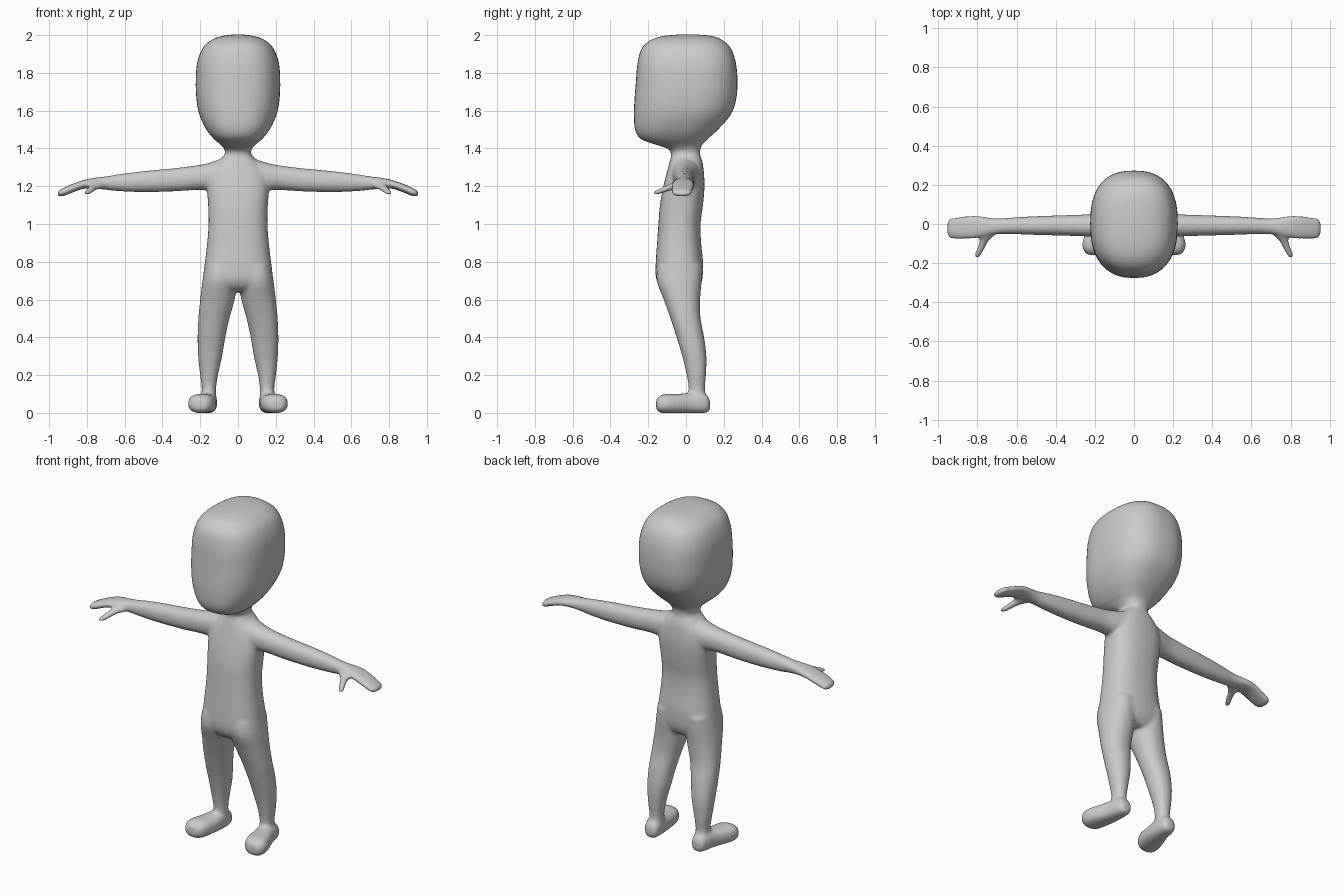
import bpy
import bmesh
import math

SEGMENTS = 40
STEPS = 5


def spline(p0, p1, p2, p3, t):
    """Catmull-Rom blend of four profile rows."""
    return [0.5 * (2 * b + (c - a) * t + (2 * a - 5 * b + 4 * c - d) * t * t
                   + (3 * b - a - 3 * c + d) * t ** 3)
            for a, b, c, d in zip(p0, p1, p2, p3)]


def loft(bm, axis, rows, power=2.4, side=1):
    """Closed loft along an axis; row = position, then min/max of the other two axes."""
    dense = []
    n = len(rows)
    for i in range(n - 1):
        four = [rows[max(0, min(n - 1, i + k))] for k in (-1, 0, 1, 2)]
        dense += [spline(*four, j / STEPS) for j in range(STEPS)]
    dense.append(rows[-1])
    others = [k for k in range(3) if k != axis]
    rings = []
    for pos, a0, a1, b0, b1 in dense:
        ring = []
        for k in range(SEGMENTS):
            ang = math.tau * k / SEGMENTS
            c, s = math.cos(ang), math.sin(ang)
            co = [0, 0, 0]
            co[axis] = pos
            co[others[0]] = (a0 + a1) / 2 + (a1 - a0) / 2 * math.copysign(abs(c) ** (2 / power), c)
            co[others[1]] = (b0 + b1) / 2 + (b1 - b0) / 2 * math.copysign(abs(s) ** (2 / power), s)
            co[0] *= side
            ring.append(bm.verts.new(co))
        rings.append(ring)
    for r, q in zip(rings, rings[1:]):
        for k in range(SEGMENTS):
            m = (k + 1) % SEGMENTS
            bm.faces.new((r[k], r[m], q[m], q[k]))
    bm.faces.new(rings[0])
    bm.faces.new(rings[-1])


def sym(rows):
    """Rows of z, half width, y min, y max made symmetric in x."""
    return [(z, -w, w, y0, y1) for z, w, y0, y1 in rows]


# Head: broad flat face, rounded crown, tapering to the neck
head = sym([
    (1.33, .075, -.08, .078), (1.375, .068, -.08, .075), (1.40, .075, -.10, .077),
    (1.425, .098, -.175, .09), (1.45, .128, -.24, .115), (1.50, .168, -.27, .17),
    (1.58, .205, -.276, .238), (1.66, .220, -.273, .266), (1.75, .224, -.266, .273),
    (1.85, .217, -.257, .265), (1.93, .188, -.235, .238), (1.975, .140, -.185, .19),
    (1.995, .085, -.12, .14), (2.003, .030, -.04, .06)])

# Torso from the shoulders to the hips
torso = sym([
    (1.37, .068, -.075, .07), (1.335, .10, -.085, .085), (1.28, .145, -.10, .094),
    (1.20, .163, -.12, .098), (1.10, .158, -.138, .090), (1.0, .156, -.146, .077),
    (.90, .163, -.153, .080), (.80, .175, -.160, .090), (.72, .183, -.160, .088),
    (.67, .165, -.140, .075), (.64, .09, -.10, .05)])

# Leg: z, x range, y range
leg = [
    (.78, .01, .175, -.150, .085), (.70, .004, .188, -.155, .083),
    (.60, .018, .200, -.118, .075), (.50, .045, .210, -.082, .077),
    (.40, .067, .214, -.050, .096), (.30, .084, .211, -.020, .108),
    (.20, .106, .201, .004, .106), (.13, .116, .192, .014, .100),
    (.08, .115, .195, .010, .105), (.03, .120, .195, .010, .105)]

# Foot: y, x range, z range
foot = [
    (.127, .135, .175, .02, .06), (.115, .118, .195, .003, .09),
    (.08, .111, .207, -.001, .105), (.02, .111, .222, -.001, .105),
    (-.05, .116, .250, -.001, .100), (-.10, .125, .264, -.001, .100),
    (-.135, .140, .258, .001, .092), (-.158, .165, .237, .018, .07)]

# Arm and flattened hand: x, y range, z range
arm = [
    (0, -.075, .075, 1.19, 1.36), (.08, -.078, .075, 1.18, 1.347),
    (.16, -.070, .062, 1.180, 1.322), (.23, -.064, .050, 1.180, 1.309),
    (.35, -.060, .045, 1.172, 1.294), (.50, -.056, .040, 1.169, 1.280),
    (.62, -.052, .033, 1.173, 1.265), (.70, -.053, .028, 1.181, 1.252),
    (.76, -.064, .036, 1.187, 1.245), (.82, -.074, .044, 1.186, 1.232),
    (.88, -.077, .038, 1.165, 1.211), (.925, -.076, .032, 1.147, 1.191),
    (.948, -.066, .024, 1.146, 1.178), (.955, -.045, .005, 1.153, 1.167)]

# Thumb: y, x range, z range
thumb = [
    (-.02, .70, .79, 1.19, 1.235), (-.06, .715, .79, 1.182, 1.225),
    (-.09, .745, .792, 1.174, 1.211), (-.125, .762, .803, 1.163, 1.195),
    (-.155, .780, .815, 1.153, 1.182), (-.171, .790, .812, 1.156, 1.173)]

bm = bmesh.new()
loft(bm, 2, head, 2.5)
loft(bm, 2, torso, 2.5)
for s in (1, -1):
    loft(bm, 2, leg, 2.2, s)
    loft(bm, 1, foot, 2.5, s)
    loft(bm, 0, arm, 2.2, s)
    loft(bm, 1, thumb, 2, s)
bmesh.ops.recalc_face_normals(bm, faces=bm.faces)
mesh = bpy.data.meshes.new("body")
bm.to_mesh(mesh)
bm.free()

skin = bpy.data.materials.new("plain grey")
skin.diffuse_color = (.6, .6, .6, 1)
mesh.materials.append(skin)
body = bpy.data.objects.new("body", mesh)
bpy.context.collection.objects.link(body)

# Fuse the parts into one continuous soft skin
fuse = body.modifiers.new("fuse", 'REMESH')
fuse.mode = 'VOXEL'
fuse.voxel_size = .009
fuse.use_smooth_shade = True
soften = body.modifiers.new("soften", 'SMOOTH')
soften.factor = .5
soften.iterations = 8
